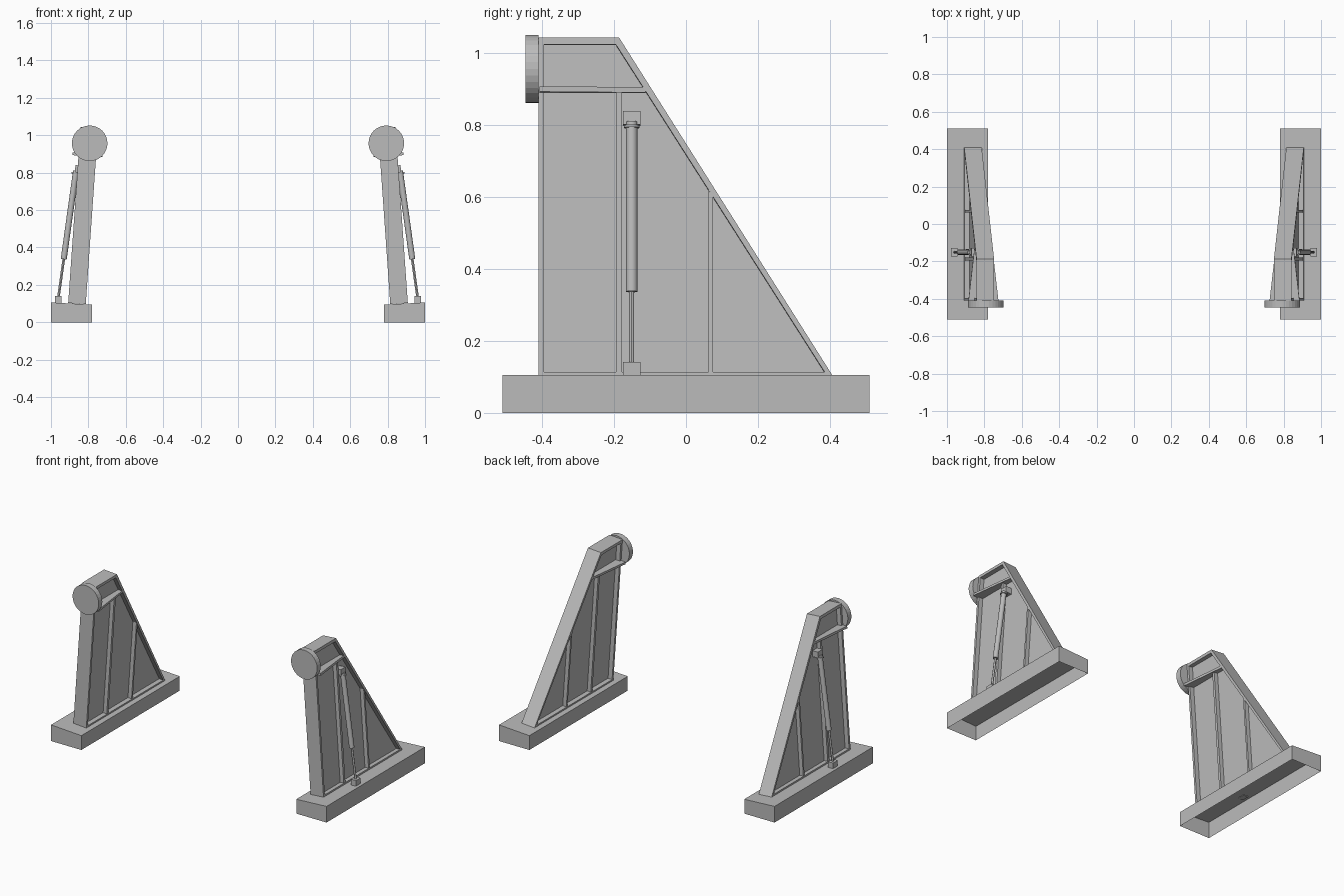
import bpy
import bmesh
import math
from mathutils import Matrix, Vector

cube = bpy.data.objects.get("Cube")
if cube:
    bpy.data.objects.remove(cube, do_unlink=True)

grey = bpy.data.materials.new("plain grey")
grey.use_nodes = True
COLOUR = (0.5, 0.5, 0.5, 1)
grey.diffuse_color = COLOUR
grey.node_tree.nodes["Principled BSDF"].inputs["Base Color"].default_value = COLOUR

# Leaning frame of one pylon: local x across, y along, z up the lean
LEAN = Matrix.Translation((0.861, 0, 0.1)) @ Matrix.Rotation(-0.07, 4, 'Y')
MIRROR = Matrix.Scale(-1, 4, (1, 0, 0))


def finish(name, bm, matrix=Matrix(), smooth=False):
    """Make a left part and its mirrored right twin."""
    bmesh.ops.transform(bm, matrix=matrix, verts=bm.verts)
    for side in ("left", "right"):
        if side == "right":
            bmesh.ops.transform(bm, matrix=MIRROR, verts=bm.verts)
        bmesh.ops.recalc_face_normals(bm, faces=bm.faces)
        mesh = bpy.data.meshes.new(side + "_" + name)
        bm.to_mesh(mesh)
        mesh.materials.append(grey)
        obj = bpy.data.objects.new(side + "_" + name, mesh)
        bpy.context.collection.objects.link(obj)
        if smooth:
            bpy.ops.object.select_all(action='DESELECT')
            obj.select_set(True)
            bpy.context.view_layer.objects.active = obj
            bpy.ops.object.shade_smooth_by_angle(angle=math.radians(30))
    bm.free()


def extrude(bm, faces, vector):
    new = bmesh.ops.extrude_face_region(bm, geom=faces)["geom"]
    verts = [v for v in new if isinstance(v, bmesh.types.BMVert)]
    bmesh.ops.translate(bm, verts=verts, vec=vector)


def prism(name, points, half):
    """Side profile (y, z), extruded across the pylon."""
    bm = bmesh.new()
    face = bm.faces.new([bm.verts.new((-half, y, z)) for y, z in points])
    extrude(bm, [face], (2 * half, 0, 0))
    finish(name, bm, LEAN)


def block(name, low, high, matrix=Matrix()):
    bm = bmesh.new()
    bmesh.ops.create_cube(bm, size=1)
    low, high = Vector(low), Vector(high)
    for v in bm.verts:
        v.co = (low + high) / 2 + v.co * (high - low)
    finish(name, bm, matrix)


def cylinder(name, start, end, radius, sides):
    start, end = Vector(start), Vector(end)
    axis = end - start
    bm = bmesh.new()
    bmesh.ops.create_cone(bm, cap_ends=True, segments=sides, radius1=radius,
                          radius2=radius, depth=axis.length)
    turn = axis.to_track_quat('Z', 'Y').to_matrix().to_4x4()
    finish(name, bm, Matrix.Translation((start + end) / 2) @ turn, sides < 20)


# Hollow base, open underneath, with a slightly tilted top
bm = bmesh.new()
bmesh.ops.create_cube(bm, size=1)
for v in bm.verts:
    top = 0.106 if v.co.x > 0 else 0.094
    v.co = (0.89 + v.co.x * 0.22, v.co.y * 1.02, top if v.co.z > 0 else 0)
bmesh.ops.delete(bm, geom=[f for f in bm.faces if f.calc_center_median().z < 0.01],
                 context='FACES')
finish("base", bm)

# Pylon outline frame: a ring between outer and inner profiles
HALF = 0.047
outer = [(-0.41, 0), (0.408, 0), (-0.186, 0.943), (-0.41, 0.943)]
inner = [(-0.395, 0.01), (0.386, 0.01), (-0.195, 0.924), (-0.395, 0.924)]
bm = bmesh.new()
rings = [[bm.verts.new((-HALF, y, z)) for y, z in loop] for loop in (outer, inner)]
a, b = rings
faces = [bm.faces.new((a[i], a[i - 1], b[i - 1], b[i])) for i in range(4)]
extrude(bm, faces, (2 * HALF, 0, 0))
finish("pylon_frame", bm, LEAN)

# Recessed web panel inside the frame
prism("web_panel", inner, 0.018)


def slope(y):
    """Height of the sloping inner edge at y."""
    return 0.01 + (0.386 - y) * 0.914 / 0.581


# Upright ribs
prism("front_rib", [(-0.195, 0.01), (-0.178, 0.01), (-0.178, 0.79), (-0.195, 0.79)], 0.044)
prism("rear_rib", [(0.062, 0.01), (0.075, 0.01), (0.075, slope(0.075)),
                   (0.062, slope(0.062))], 0.044)

# Shelf under the head, widening towards the front
bm = bmesh.new()
plan = [(-0.046, -0.112), (0.046, -0.112), (0.08, -0.408), (-0.08, -0.408)]
face = bm.faces.new([bm.verts.new((x, y, 0.79)) for x, y in plan])
extrude(bm, [face], (0, 0, 0.015))
finish("head_shelf", bm, LEAN)

# Round cap on the front of the head
cylinder("head_cap", (0.793, -0.447, 0.957), (0.793, -0.41, 0.957), 0.095, 32)

# Strut on the outer side
Y = -0.151
foot, head = Vector((0.962, Y, 0.12)), Vector((0.866, Y, 0.81))
cylinder("strut_rod", foot, foot.lerp(head, 0.4), 0.007, 12)
cylinder("strut_barrel", foot.lerp(head, 0.315), head, 0.016, 16)
cylinder("strut_collar", foot.lerp(head, 0.975), foot.lerp(head, 0.985), 0.022, 16)
block("strut_foot", (0.943, Y - 0.024, 0.1), (0.979, Y + 0.024, 0.141))
block("strut_bracket", (0.01, Y - 0.024, 0.7), (0.06, Y + 0.024, 0.738), LEAN)
